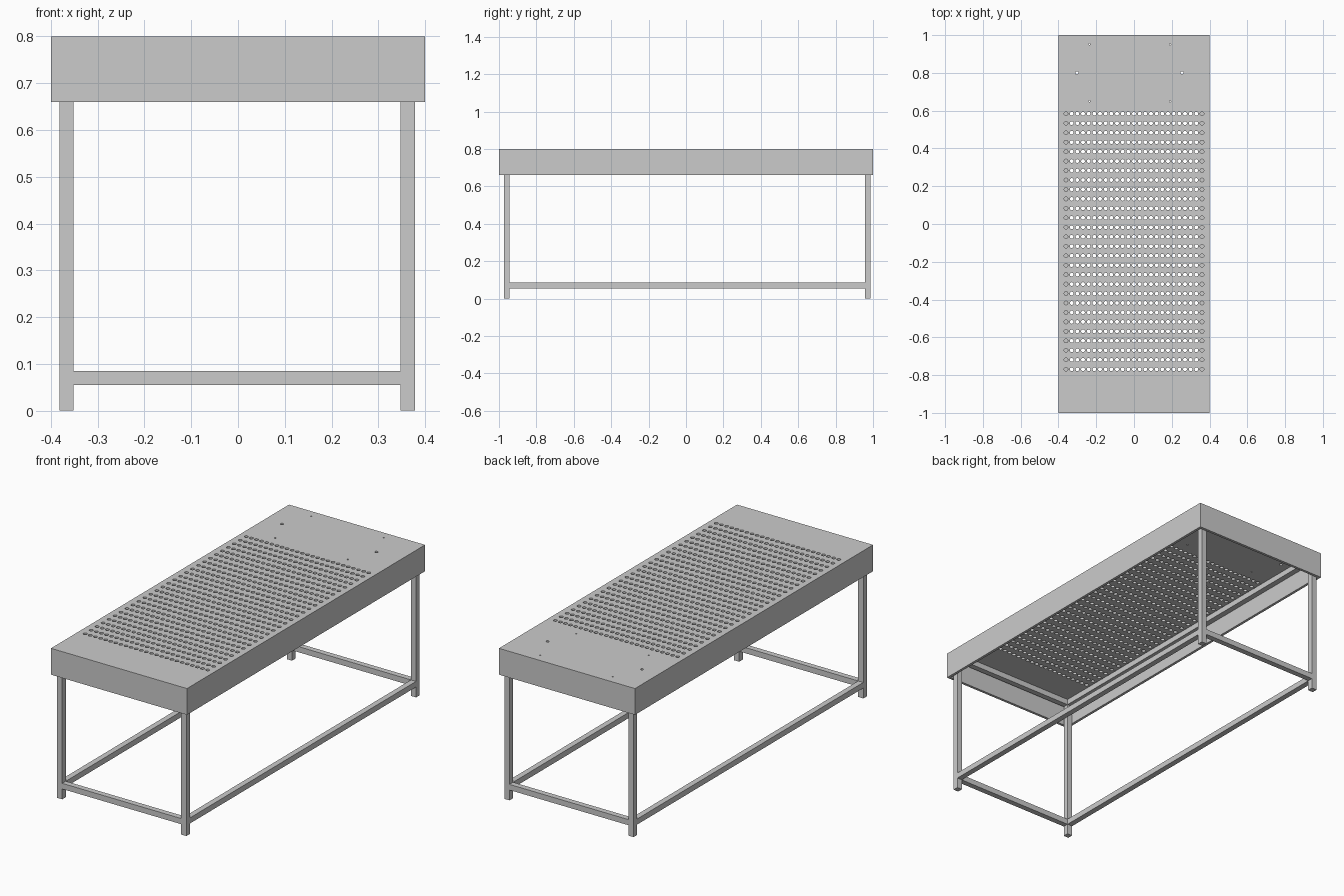
import bpy
import math

cube = bpy.data.objects.get("Cube")
if cube:
    bpy.data.objects.remove(cube, do_unlink=True)

steel = bpy.data.materials.new("grey steel")
steel.use_nodes = True
colour = (0.6, 0.6, 0.6, 1)
steel.diffuse_color = colour
steel.node_tree.nodes["Principled BSDF"].inputs["Base Color"].default_value = colour


def box(name, x0, x1, y0, y1, z0, z1):
    """Solid bar between two corners."""
    bpy.ops.mesh.primitive_cube_add(
        size=1, location=((x0 + x1) / 2, (y0 + y1) / 2, (z0 + z1) / 2))
    ob = bpy.context.object
    ob.name = name
    ob.scale = (x1 - x0, y1 - y0, z1 - z0)
    bpy.ops.object.transform_apply(location=False, rotation=False, scale=True)
    ob.data.materials.append(steel)


def outline(curve, points):
    """Closed straight-sided spline."""
    spline = curve.splines.new("POLY")
    spline.points.add(len(points) - 1)
    for p, (x, y) in zip(spline.points, points):
        p.co = (x, y, 0, 1)
    spline.use_cyclic_u = True


def hole(curve, cx, cy, r, sides=16):
    outline(curve, [(cx + r * math.cos(math.tau * i / sides),
                     cy + r * math.sin(math.tau * i / sides)) for i in range(sides)])


def rectangle(curve, x, y):
    outline(curve, [(-x, -y), (x, -y), (x, y), (-x, y)])


def sheet(name, curve, z0, z1):
    """Fill the outlines and give them thickness, as a flat-shaded mesh."""
    curve.dimensions = "2D"
    curve.fill_mode = "BOTH"
    curve.extrude = (z1 - z0) / 2
    ob = bpy.data.objects.new(name, curve)
    bpy.context.collection.objects.link(ob)
    ob.location.z = (z0 + z1) / 2
    bpy.ops.object.select_all(action="DESELECT")
    ob.select_set(True)
    bpy.context.view_layer.objects.active = ob
    bpy.ops.object.convert(target="MESH")
    bpy.ops.object.shade_flat()
    ob = bpy.context.object
    ob.data.materials.clear()
    ob.data.materials.append(steel)


TOP, SKIRT, T = 0.8, 0.66, 0.014

# Perforated table top
top = bpy.data.curves.new("table_top", "CURVE")
rectangle(top, 0.4, 1)
for row in range(28):
    for col in range(25):
        hole(top, -0.36 + 0.03 * col, -0.769 + 0.0501 * row, 0.01)
# Mounting holes at the back end
for x in (-0.302, 0.254):
    hole(top, x, 0.8, 0.008)
for x in (-0.236, 0.191):
    for y in (0.65, 0.952):
        hole(top, x, y, 0.004)
sheet("table_top", top, TOP - T, TOP)

# Skirt around the top
skirt = bpy.data.curves.new("skirt", "CURVE")
rectangle(skirt, 0.4, 1)
rectangle(skirt, 0.4 - T, 1 - T)
sheet("skirt", skirt, SKIRT, TOP - T)

# Square tube frame: legs and upper rails carry the top from below
W = 0.03
X0, X1, Y0, Y1 = -0.382, 0.378, -0.974, 0.986
for side, x in (("right", X0), ("left", X1 - W)):
    for end, y in (("front", Y0), ("back", Y1 - W)):
        box(f"{end}_{side}_leg", x, x + W, y, y + W, 0, TOP - T)
for level, z in (("lower", 0.055), ("upper", TOP - T - W)):
    for side, x in (("right", X0), ("left", X1 - W)):
        box(f"{level}_{side}_rail", x, x + W, Y0 + W, Y1 - W, z, z + W)
    for end, y in (("front", Y0), ("back", Y1 - W)):
        box(f"{level}_{end}_rail", X0 + W, X1 - W, y, y + W, z, z + W)
